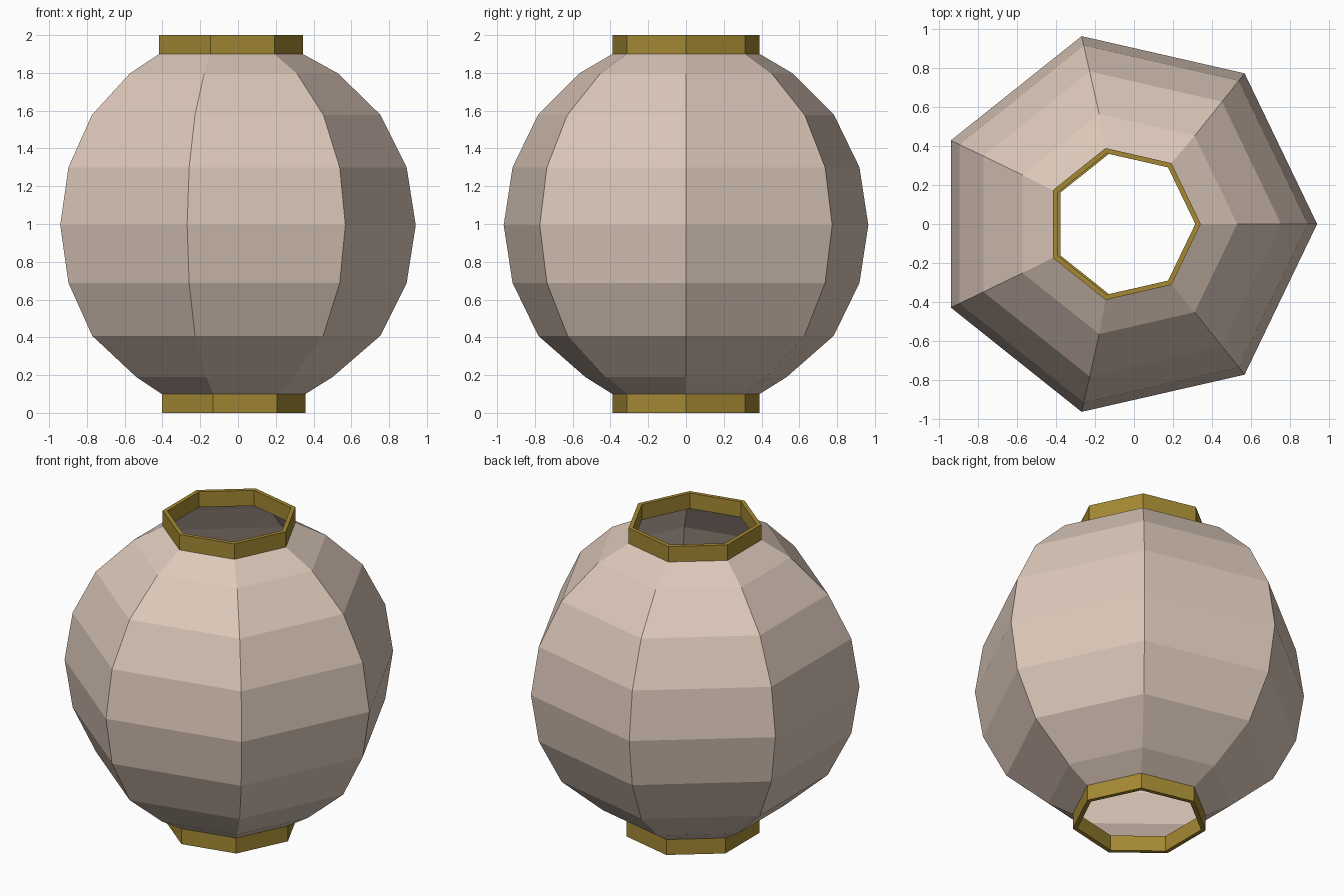
import bpy, bmesh
from math import sin, cos, tau

if "Cube" in bpy.data.objects:
    bpy.data.objects.remove(bpy.data.objects["Cube"])

SIDES = 7


def material(name, rgb):
    m = bpy.data.materials.new(name)
    m.diffuse_color = (*rgb, 1)
    m.use_nodes = True
    m.node_tree.nodes["Principled BSDF"].inputs["Base Color"].default_value = m.diffuse_color
    return m


def lathe(name, profile, mat, closed=False):
    """Seven-sided loft through (radius, height, centre x) rings."""
    bm = bmesh.new()
    rings = [[bm.verts.new((cx + r * cos(tau * i / SIDES), r * sin(tau * i / SIDES), z))
              for i in range(SIDES)] for r, z, cx in profile]
    pairs = list(zip(rings, rings[1:]))
    if closed:
        pairs.append((rings[-1], rings[0]))
    for a, b in pairs:
        for i in range(SIDES):
            j = (i + 1) % SIDES
            bm.faces.new((a[i], a[j], b[j], b[i]))
    me = bpy.data.meshes.new(name)
    bm.to_mesh(me)
    bm.free()
    ob = bpy.data.objects.new(name, me)
    bpy.context.collection.objects.link(ob)
    me.materials.append(mat)
    return ob


paper = material("paper", (0.72, 0.58, 0.49))
gold = material("gold", (0.37, 0.25, 0.033))

# Hollow paper shade, open at both ends
lathe("lantern_shade", [
    (0.40, 0.10, -0.043), (0.547, 0.19, -0.046), (0.802, 0.408, -0.049),
    (0.942, 0.688, -0.049), (0.99, 0.994, -0.049), (0.942, 1.30, -0.049),
    (0.804, 1.577, -0.049), (0.58, 1.797, -0.05), (0.40, 1.90, -0.057)], paper)

# Rim collars: square-section rings at the top and bottom
for name, z0, cx in (("bottom_collar", 0.0, -0.043), ("top_collar", 1.9, -0.057)):
    z1 = z0 + 0.1
    lathe(name, [(0.40, z0, cx), (0.40, z1, cx), (0.372, z1, cx), (0.372, z0, cx)],
          gold, closed=True)
